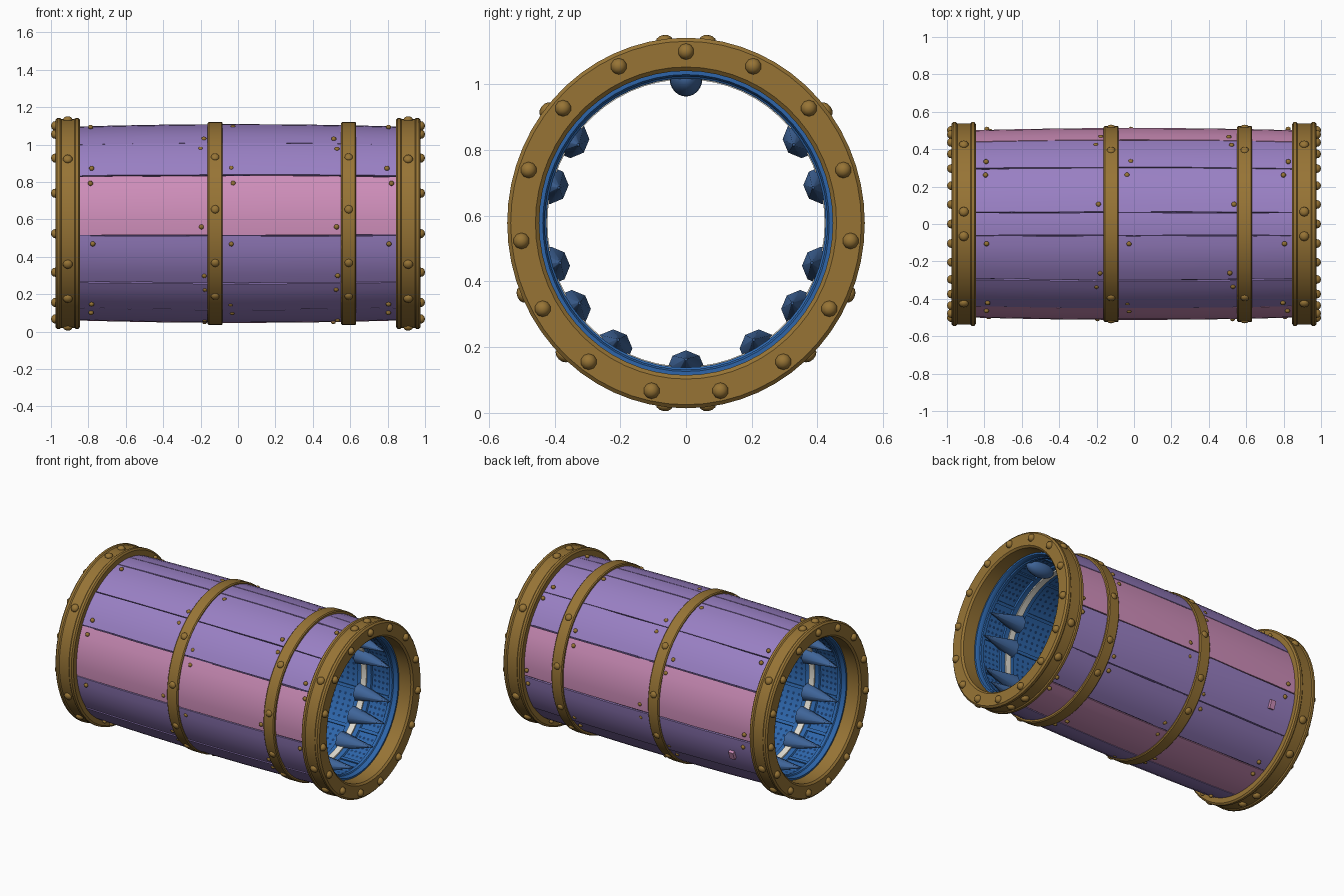
import bpy, bmesh, math, random
from mathutils import Vector, Matrix

if "Cube" in bpy.data.objects:
    bpy.data.objects.remove(bpy.data.objects["Cube"])

random.seed(4)
CZ, SQ = 0.578, 0.965      # axis height, sideways squash


def mat(name, col):
    m = bpy.data.materials.new(name)
    m.diffuse_color = (*col, 1)
    m.use_nodes = True
    m.node_tree.nodes["Principled BSDF"].inputs["Base Color"].default_value = m.diffuse_color
    return m


PURPLE = mat("purple_wood", (0.32, 0.215, 0.55))
PINK = mat("pink_wood", (0.62, 0.27, 0.49))
BRASS = mat("brass", (0.31, 0.175, 0.036))
BLUE = mat("blue_lining", (0.026, 0.13, 0.40))
STEEL = mat("steel_blue", (0.05, 0.13, 0.32))
CREAM = mat("cream", (0.75, 0.72, 0.64))
SEAM = mat("dark_seam", (0.05, 0.032, 0.10))
HOLE = mat("dark_blue", (0.010, 0.045, 0.15))


def pt(x, r, deg):
    """Point at angle deg: 0 = front, 90 = top, 180 = back."""
    a = math.radians(deg)
    return Vector((x, -SQ * r * math.cos(a), CZ + r * math.sin(a)))


def radial(deg):
    a = math.radians(deg)
    return Vector((0, -math.cos(a), math.sin(a)))


def finish(bm, name, material, smooth=35):
    bmesh.ops.recalc_face_normals(bm, faces=bm.faces[:])
    me = bpy.data.meshes.new(name)
    bm.to_mesh(me)
    bm.free()
    me.materials.append(material)
    ob = bpy.data.objects.new(name, me)
    bpy.context.collection.objects.link(ob)
    bpy.ops.object.select_all(action='DESELECT')
    ob.select_set(True)
    bpy.context.view_layer.objects.active = ob
    if smooth:
        bpy.ops.object.shade_smooth_by_angle(angle=math.radians(smooth))
    return ob


def revolve(name, profile, material, n=60):
    """Closed (x, r) profile turned around the long axis."""
    bm = bmesh.new()
    rings = [[bm.verts.new(pt(x, r, 360 * i / n)) for x, r in profile] for i in range(n)]
    k = len(profile)
    for i in range(n):
        a, b = rings[i], rings[(i + 1) % n]
        for j in range(k):
            bm.faces.new((a[j], a[(j + 1) % k], b[(j + 1) % k], b[j]))
    return finish(bm, name, material)


def aim(loc, direction):
    return Matrix.Translation(loc) @ direction.to_track_quat('Z', 'Y').to_matrix().to_4x4()


def studs(name, spots, radius, height, material=BRASS):
    """Domed rivets at (location, direction) pairs."""
    bm = bmesh.new()
    for loc, d in spots:
        m = aim(loc, d) @ Matrix.Diagonal((1, 1, height / radius, 1))
        bmesh.ops.create_uvsphere(bm, u_segments=10, v_segments=6, radius=radius, matrix=m)
    return finish(bm, name, material, 60)


# wooden staves over a dark core that shows in the seams
revolve("seam_core", [(-0.87, 0.49), (-0.87, 0.512), (0, 0.525), (0.87, 0.512), (0.87, 0.49)], SEAM)
edges = [-7, 29, 54, 83, 97, 126, 151, 187, 217, 245, 277, 300, 323, 353]
pink_staves = (0, 6, 9)
nails = []
for i, (a0, a1) in enumerate(zip(edges, edges[1:])):
    bm = bmesh.new()
    lift = random.uniform(-0.002, 0.003)
    nx, na = 8, 5
    sections = []
    for k in range(nx + 1):
        x = -0.87 + 1.74 * k / nx
        r = 0.519 + 0.013 * (1 - (x / 0.87) ** 2) + lift
        lo = a0 + random.uniform(0.15, 0.5)
        hi = a1 - random.uniform(0.15, 0.5)
        angs = [lo + (hi - lo) * j / na for j in range(na + 1)]
        loop = [pt(x, r, a) for a in angs] + [pt(x, 0.5, a) for a in reversed(angs)]
        sections.append([bm.verts.new(p) for p in loop])
    n = len(sections[0])
    for s, t in zip(sections, sections[1:]):
        for j in range(n):
            bm.faces.new((s[j], s[(j + 1) % n], t[(j + 1) % n], t[j]))
    bm.faces.new(sections[0])
    bm.faces.new(sections[-1])
    finish(bm, f"stave_{i + 1}", PINK if i in pink_staves else PURPLE)
    if a1 - a0 > 20:
        for j, x in enumerate((-0.78, -0.19, -0.03, 0.52, 0.81)):
            a = a0 + 5 if (i + j) % 2 else a1 - 5
            nails.append((pt(x + random.uniform(-0.015, 0.015), 0.527, a), radial(a)))
studs("stave_nails", nails, 0.014, 0.012)

# small wooden peg on the back
bm = bmesh.new()
bmesh.ops.create_cube(bm, size=1, matrix=aim(pt(-0.68, 0.525, 201), radial(201))
                      @ Matrix.Diagonal((0.035, 0.055, 0.04, 1)))
finish(bm, "back_peg", PINK, 0)

# brass hoops with rivets
side_angles = (41, 8, -23, -46, 139, 172, 203, 226)
for i, x in enumerate((-0.122, 0.592)):
    revolve(f"hoop_{i + 1}", [(x - 0.04, 0.505), (x - 0.04, 0.537), (x - 0.034, 0.543),
                              (x + 0.034, 0.543), (x + 0.04, 0.537), (x + 0.04, 0.505)], BRASS)
    studs(f"hoop_rivets_{i + 1}", [(pt(x, 0.541, a), radial(a)) for a in side_angles], 0.023, 0.014)

# end collars, lining and teeth, the same at both ends
rim_angles = (38, -23, -46, 83, 97, 142, 203, 226, -83, -97)
tooth_angles = (35, 15, -17, -36, -59, -90, 145, 165, 197, 216, 239)
for s, side in ((1, "right"), (-1, "left")):
    def mir(profile):
        return [(s * x, r) for x, r in profile]

    revolve(side + "_collar", mir([(0.845, 0.463), (0.845, 0.553), (0.853, 0.564), (0.868, 0.564),
                                   (0.875, 0.558), (0.945, 0.558), (0.952, 0.564), (0.967, 0.564),
                                   (0.977, 0.553), (0.977, 0.475), (0.966, 0.463)]), BRASS)
    ax = Vector((s, 0, 0))
    studs(side + "_face_rivets", [(pt(s * 0.976, 0.522, 90 + 24 * k), ax) for k in range(15)], 0.025, 0.024)
    studs(side + "_rim_rivets", [(pt(s * 0.91, 0.559, a), radial(a)) for a in rim_angles], 0.026, 0.018)

    # stepped blue lining
    revolve(side + "_lining", mir([(0, 0.495), (0.88, 0.495), (0.88, 0.452), (0.87, 0.446), (0.85, 0.446),
                                   (0.845, 0.440), (0.825, 0.440), (0.815, 0.456), (0.69, 0.456),
                                   (0.685, 0.446), (0.585, 0.446), (0.58, 0.456), (0.12, 0.456),
                                   (0.11, 0.442), (0, 0.442)]), BLUE)
    revolve(side + "_light_ring", mir([(0.615, 0.45), (0.615, 0.437), (0.655, 0.437), (0.655, 0.45)]), CREAM)

    # lengthwise ribs between the perforated panels
    bm = bmesh.new()
    for k in range(12):
        a = 15 + 30 * k
        bmesh.ops.create_cube(bm, size=1, matrix=Matrix.Translation(pt(s * 0.46, 0.455, a))
                              @ Matrix.Rotation(-math.radians(a), 4, 'X')
                              @ Matrix.Diagonal((0.72, 0.018, 0.02, 1)))
    finish(bm, side + "_panel_ribs", BLUE, 0)

    # perforations
    bm = bmesh.new()
    for k in range(12):
        for da in (-9, -4.5, 0, 4.5, 9):
            for x in (0.71, 0.74, 0.77, 0.80, 0.55, 0.51, 0.47, 0.43, 0.39):
                a = 30 * k + da
                bmesh.ops.create_circle(bm, cap_ends=True, segments=6, radius=0.010,
                                        matrix=aim(pt(s * x, 0.4535, a), -radial(a)))
    ob = finish(bm, side + "_perforations", HOLE, 0)
    # discs face the axis
    bm = bmesh.new()
    bm.from_mesh(ob.data)
    for f in bm.faces:
        c = f.calc_center_median()
        if f.normal.dot(Vector((0, -c.y, CZ - c.z))) < 0:
            f.normal_flip()
    bm.to_mesh(ob.data)
    bm.free()

    # slanted teeth pointing out of the opening
    bm = bmesh.new()
    for a in tooth_angles:
        base, tip = pt(s * 0.61, 0.445, a), pt(s * 0.85, 0.415, a)
        d = tip - base
        bmesh.ops.create_cone(bm, cap_ends=True, segments=8, radius1=0.058, radius2=0.004,
                              depth=d.length, matrix=aim((base + tip) / 2, d))
    finish(bm, side + "_teeth", STEEL, 50)

    # rounded lamp under the top
    bm = bmesh.new()
    bmesh.ops.create_uvsphere(bm, u_segments=20, v_segments=12, radius=1,
                              matrix=Matrix.Translation(pt(s * 0.74, 0.44, 90))
                              @ Matrix.Diagonal((0.10, 0.05, 0.055, 1)))
    finish(bm, side + "_top_lamp", STEEL, 60)
